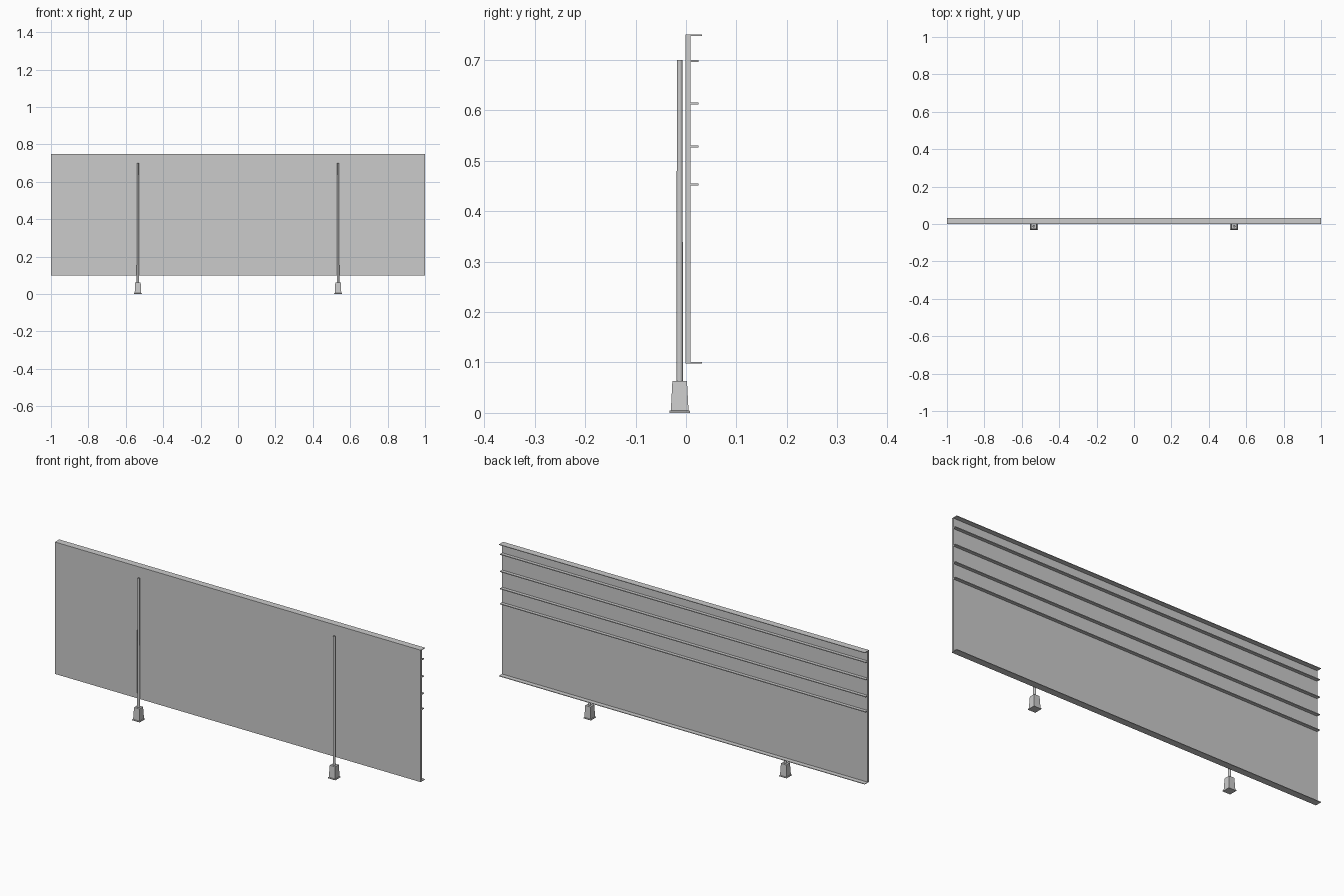
import bpy, bmesh, math

if "Cube" in bpy.data.objects:
    bpy.data.objects.remove(bpy.data.objects["Cube"])

grey = bpy.data.materials.new("light grey")
grey.diffuse_color = (0.6, 0.6, 0.6, 1)
grey.use_nodes = True
grey.node_tree.nodes["Principled BSDF"].inputs["Base Color"].default_value = grey.diffuse_color


def finish(name, bm):
    bmesh.ops.recalc_face_normals(bm, faces=bm.faces)
    me = bpy.data.meshes.new(name)
    bm.to_mesh(me)
    bm.free()
    me.materials.append(grey)
    ob = bpy.data.objects.new(name, me)
    bpy.context.collection.objects.link(ob)
    return ob


def loft(name, rings):
    """Closed skin through equal-length rings of points."""
    bm = bmesh.new()
    loops = [[bm.verts.new(p) for p in ring] for ring in rings]
    n = len(loops[0])
    for a, b in zip(loops, loops[1:]):
        for i in range(n):
            j = (i + 1) % n
            bm.faces.new((a[i], a[j], b[j], b[i]))
    bm.faces.new(loops[0][::-1])
    bm.faces.new(loops[-1])
    return finish(name, bm)


def square(x, y, z, h):
    return [(x - h, y - h, z), (x + h, y - h, z), (x + h, y + h, z), (x - h, y + h, z)]


def circle(x, y, z, r, n=12):
    return [(x + r * math.cos(math.tau * i / n), y + r * math.sin(math.tau * i / n), z)
            for i in range(n)]


# Board with ribs: one side profile (y, z) swept along x
T = 0.009
profile = [(-0.001, 0.098), (0.032, 0.098), (0.032, 0.101), (T, 0.101)]
for z in (0.453, 0.528, 0.613, 0.698):
    profile += [(T, z - 0.002), (0.025, z - 0.002), (0.025, z + 0.002), (T, z + 0.002)]
profile += [(T, 0.747), (0.032, 0.747), (0.032, 0.75), (-0.001, 0.75)]
loft("ribbed_board", [[(x, y, z) for y, z in profile] for x in (-1, 1)])

# Two posts, each on a tapered foot with a thin base plate
PY = -0.0125
for side, x in (("left", -0.535), ("right", 0.535)):
    post = loft(side + "_post", [circle(x, PY, 0.05, 0.0065), circle(x, PY, 0.70, 0.0055)])
    for o in bpy.context.selected_objects:
        o.select_set(False)
    post.select_set(True)
    bpy.context.view_layer.objects.active = post
    bpy.ops.object.shade_smooth_by_angle(angle=math.radians(40))
    loft(side + "_foot", [square(x, PY, 0, 0.0205), square(x, PY, 0.004, 0.0205),
                          square(x, PY, 0.005, 0.0175), square(x, PY, 0.063, 0.0145)])
